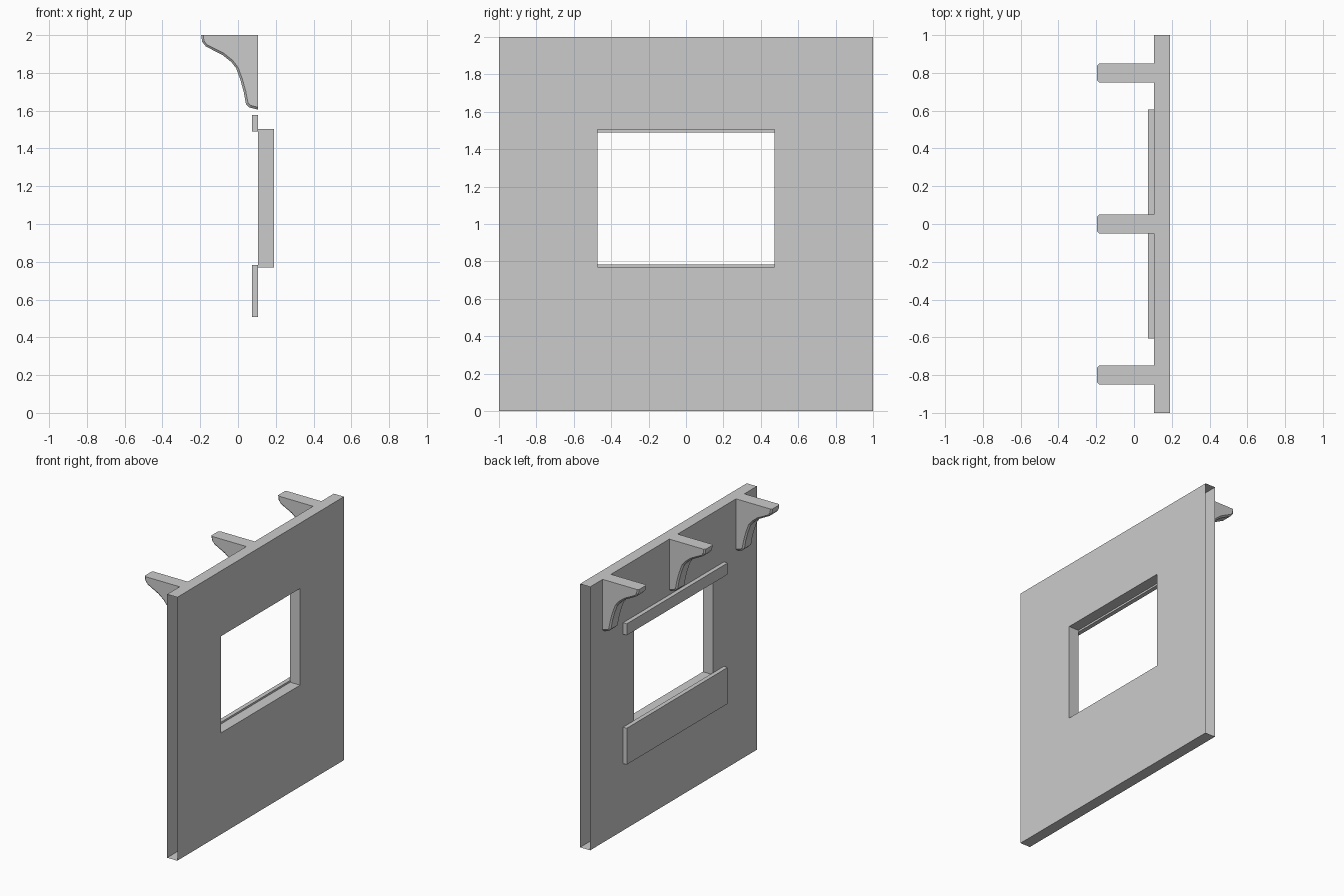
import bpy, bmesh
from mathutils import Vector

if "Cube" in bpy.data.objects:
    bpy.data.objects.remove(bpy.data.objects["Cube"])

XB, XF = 0.105, 0.19          # inner and outer wall planes
HY, Z0, Z1 = 0.474, 0.77, 1.504   # window half width, bottom, top


def finish(name, bm, recalc=True):
    if recalc:
        bmesh.ops.recalc_face_normals(bm, faces=bm.faces)
    me = bpy.data.meshes.new(name)
    bm.to_mesh(me)
    bm.free()
    ob = bpy.data.objects.new(name, me)
    bpy.context.collection.objects.link(ob)
    return ob


def box(name, lo, hi):
    bm = bmesh.new()
    bmesh.ops.create_cube(bm, size=1)
    for v in bm.verts:
        v.co = Vector([(a + b) / 2 + c * (b - a) for a, b, c in zip(lo, hi, v.co)])
    return finish(name, bm)


# Wall panel: two skins with a window opening, reveals, top and bottom, open ends
bm = bmesh.new()
rect = lambda x, h, a, b: [bm.verts.new((x, y, z)) for y, z in ((-h, a), (h, a), (h, b), (-h, b))]
outer = [rect(x, 1, 0, 2) for x in (XF, XB)]
inner = [rect(x, HY, Z0, Z1) for x in (XF, XB)]
for i in range(4):
    j = (i + 1) % 4
    for o, n in zip(outer, inner):
        bm.faces.new((o[i], o[j], n[j], n[i]))
    bm.faces.new((inner[0][i], inner[0][j], inner[1][j], inner[1][i]))
    if i in (0, 2):
        bm.faces.new((outer[0][i], outer[0][j], outer[1][j], outer[1][i]))
finish("wall", bm)

# Thin jamb lips on the outer face
for side, s in (("left", -1), ("right", 1)):
    bm = bmesh.new()
    ys = sorted((s * HY, s * 0.506))
    bm.faces.new([bm.verts.new((XF + 0.001, y, z)) for y, z in
                  ((ys[0], Z0), (ys[1], Z0), (ys[1], Z1), (ys[0], Z1))])
    finish("jamb_lip_" + side, bm, False)

# Trim boards above and below the window
box("window_head_board", (0.074, -0.605, 1.49), (0.107, 0.605, 1.577))
box("window_apron_board", (0.074, -0.605, 0.508), (0.107, 0.605, 0.784))

# Bracket: curved profile with chamfered edges along the curve
outline = [(-0.195, 2), (-0.19, 1.965), (-0.17, 1.94), (-0.08, 1.893), (-0.035, 1.857),
           (-0.01, 1.825), (0.012, 1.765), (0.03, 1.7), (0.042, 1.635), (0.06, 1.617),
           (0.105, 1.606)]
inset = [(-0.184, 2), (-0.18, 1.97), (-0.165, 1.95), (-0.075, 1.904), (-0.028, 1.866),
         (0.0, 1.83), (0.023, 1.768), (0.041, 1.703), (0.053, 1.642), (0.066, 1.628),
         (0.105, 1.618)]


def bracket(name, yc):
    bm = bmesh.new()
    rows = []
    for pts, y in ((inset, -0.05), (outline, -0.04), (outline, 0.04), (inset, 0.05)):
        rows.append([bm.verts.new((x, yc + y, z)) for x, z in pts])
    corners = [bm.verts.new((XB, yc + y, 2)) for y in (-0.05, 0.05)]
    for a, b in zip(rows, rows[1:]):
        for i in range(len(a) - 1):
            bm.faces.new((a[i], a[i + 1], b[i + 1], b[i]))
    bm.faces.new(rows[0] + [corners[0]])
    bm.faces.new(rows[3] + [corners[1]])
    bm.faces.new([r[0] for r in rows] + corners[::-1])
    return finish(name, bm)


for name, y in (("left", -0.8), ("middle", 0), ("right", 0.8)):
    bracket("bracket_" + name, y)
